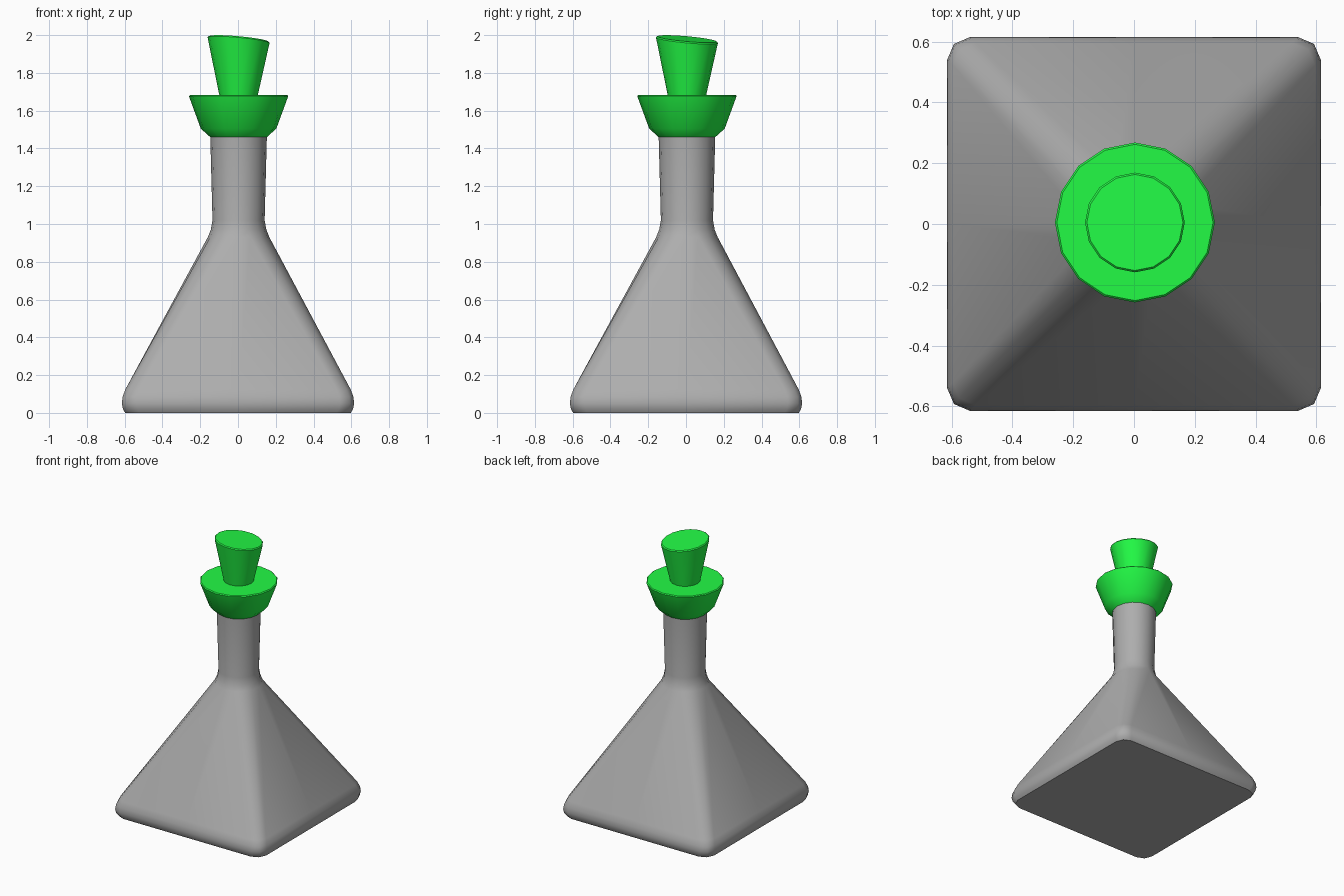
import bpy, bmesh, math

if "Cube" in bpy.data.objects:
    bpy.data.objects.remove(bpy.data.objects["Cube"])

SIDES = 16
CX, CY = 0.003, 0.005   # neck and stopper sit very slightly off centre


def circle(r, z, tilt=0.0):
    pts = []
    for i in range(SIDES):
        a = math.tau * i / SIDES
        x, y = r * math.cos(a), r * math.sin(a)
        pts.append((x + CX, y + CY, z - tilt * (x + y)))
    return pts


def rounded_square(h, z, cut=0.075):
    # per side: middle point, two corner ends and the corner tip
    quarter = [(h, 0), (h, h - cut), (h - cut * 0.3, h - cut * 0.3), (h - cut, h)]
    pts = []
    for _ in range(4):
        pts += [(x, y, z) for x, y in quarter]
        quarter = [(-y, x) for x, y in quarter]
    return pts


def loft(name, rings, cap_top, angle, color):
    bm = bmesh.new()
    rows = [[bm.verts.new(p) for p in ring] for ring in rings]
    for lo, hi in zip(rows, rows[1:]):
        for i in range(SIDES):
            j = (i + 1) % SIDES
            bm.faces.new((lo[i], lo[j], hi[j], hi[i]))
    bm.faces.new(rows[0][::-1])
    if cap_top:
        bm.faces.new(rows[-1])
    mesh = bpy.data.meshes.new(name)
    bm.to_mesh(mesh)
    bm.free()
    mat = bpy.data.materials.new(name + "_colour")
    mat.diffuse_color = color
    mat.use_nodes = True
    mat.node_tree.nodes["Principled BSDF"].inputs["Base Color"].default_value = mat.diffuse_color
    mesh.materials.append(mat)
    ob = bpy.data.objects.new(name, mesh)
    bpy.context.collection.objects.link(ob)
    bpy.ops.object.select_all(action='DESELECT')
    ob.select_set(True)
    bpy.context.view_layer.objects.active = ob
    bpy.ops.object.shade_smooth_by_angle(angle=math.radians(angle))


# Flask: rounded square base tapering into a round neck
base = [rounded_square(h, z) for h, z in
        ((0.597, 0.0), (0.609, 0.02), (0.615, 0.05), (0.611, 0.085), (0.596, 0.125))]
neck = [circle(r, z) for r, z in
        ((0.163, 0.93), (0.147, 0.97), (0.138, 1.02), (0.15, 1.47))]
loft("flask", base + neck, False, 50, (0.42, 0.42, 0.42, 1))

# Stopper: flared collar with a tilted plug on top
loft("stopper", [
    circle(0.15, 1.46), circle(0.20, 1.505), circle(0.263, 1.677),
    circle(0.257, 1.683), circle(0.102, 1.683),
    circle(0.164, 1.973, 0.09), circle(0.158, 1.980, 0.09),
], True, 30, (0.016, 0.96, 0.06, 1))
